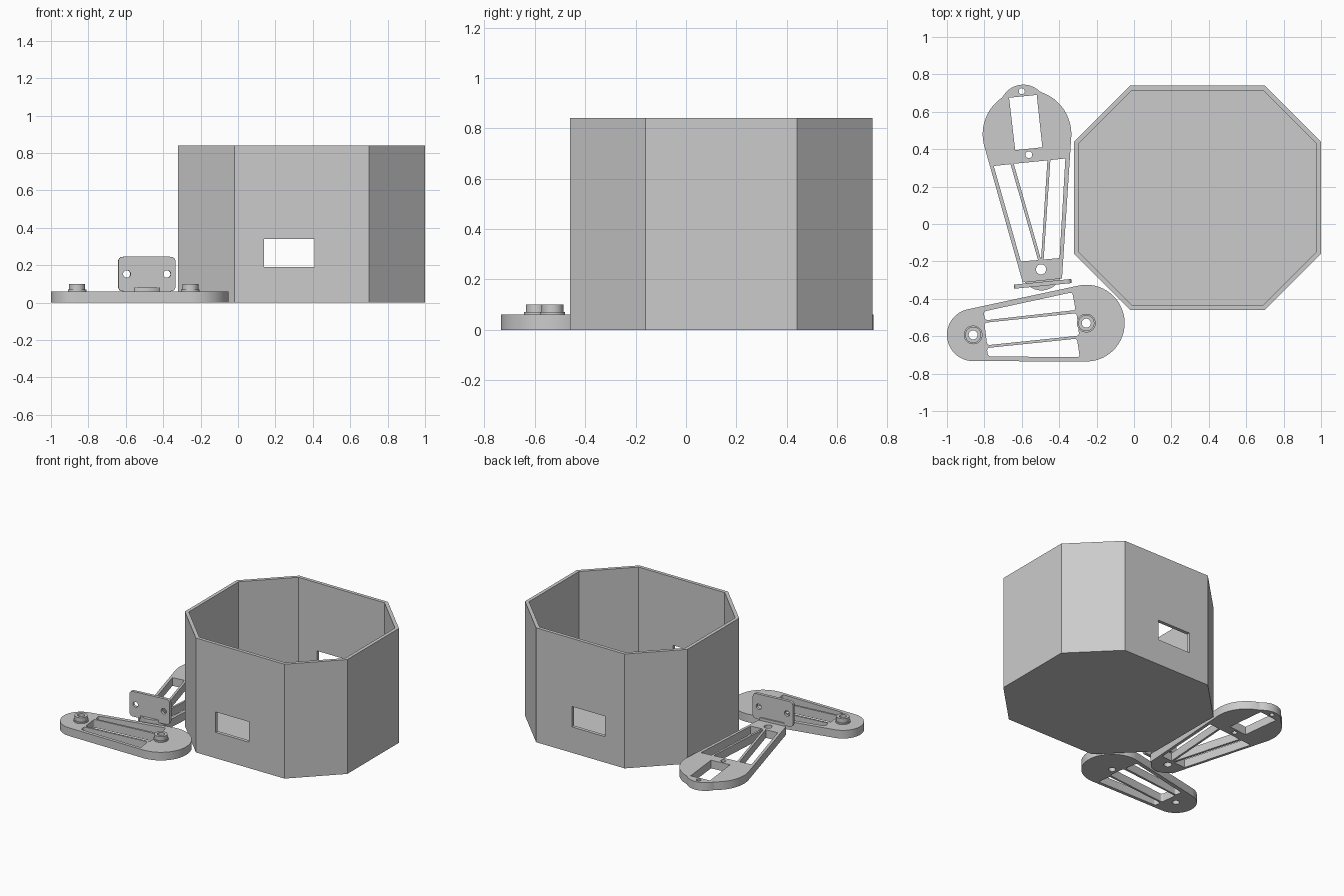
import bpy, bmesh, math
from mathutils import Vector
from mathutils.geometry import convex_hull_2d

if "Cube" in bpy.data.objects:
    bpy.data.objects.remove(bpy.data.objects["Cube"])

grey = bpy.data.materials.new("light grey plastic")
grey.diffuse_color = (0.6, 0.6, 0.6, 1)
grey.use_nodes = True
grey.node_tree.nodes["Principled BSDF"].inputs["Base Color"].default_value = grey.diffuse_color


def arc(cx, cy, r, a0=0, a1=360, n=48):
    """Points on an arc; a full circle leaves out the repeated end point."""
    m = n if a1 - a0 == 360 else n - 1
    angles = [math.radians(a0 + (a1 - a0) * i / m) for i in range(n)]
    return [(cx + r * math.cos(a), cy + r * math.sin(a)) for a in angles]


def rounded(corners, r, n=6):
    """Polygon with each corner softened by a small curve."""
    out = []
    for i, c in enumerate(corners):
        c = Vector(c)
        p, q = Vector(corners[i - 1]), Vector(corners[(i + 1) % len(corners)])
        a, b = c + (p - c).normalized() * r, c + (q - c).normalized() * r
        for k in range(n + 1):
            t = k / n
            out.append(tuple(a * (1 - t) ** 2 + c * 2 * t * (1 - t) + b * t * t))
    return out


def slab(name, loops, z0, z1, loc=None, rot=(0, 0, 0)):
    """Extrude an outline, with any inner loops left as holes."""
    cu = bpy.data.curves.new(name, 'CURVE')
    cu.dimensions, cu.fill_mode = '2D', 'BOTH'
    cu.extrude = (z1 - z0) / 2
    for pts in loops:
        s = cu.splines.new('POLY')
        s.points.add(len(pts) - 1)
        for p, (x, y) in zip(s.points, pts):
            p.co = (x, y, 0, 1)
        s.use_cyclic_u = True
    ob = bpy.data.objects.new(name, cu)
    bpy.context.collection.objects.link(ob)
    ob.location = loc or (0, 0, (z0 + z1) / 2)
    ob.rotation_euler = rot
    bpy.ops.object.select_all(action='DESELECT')
    ob.select_set(True)
    bpy.context.view_layer.objects.active = ob
    bpy.ops.object.convert(target='MESH')
    ob = bpy.context.object
    bm = bmesh.new()
    bm.from_mesh(ob.data)
    bmesh.ops.remove_doubles(bm, verts=bm.verts, dist=1e-5)
    bmesh.ops.recalc_face_normals(bm, faces=bm.faces)
    bm.to_mesh(ob.data)
    bm.free()
    ob.data.materials.clear()
    ob.data.materials.append(grey)
    bpy.ops.object.shade_smooth_by_angle(angle=math.radians(30))
    return ob


# Eight-sided tub: one closed bmesh with outer shell, rim, inner walls and floor
def octagon(d):
    hx, hy, c = 0.66 - d, 0.60 - d, 0.30 - d * (2 - math.sqrt(2))
    q = [(hx, hy - c), (hx - c, hy)]
    half = q + [(-x, y) for x, y in reversed(q)]
    return [(0.34 + x, 0.14 + y) for x, y in half + [(-x, -y) for x, y in half]]


bm = bmesh.new()
rings = [[bm.verts.new((x, y, z)) for x, y in octagon(d)]
         for d, z in [(0, 0), (0, 0.84), (0.025, 0.84), (0.025, 0.03)]]
for a, b in zip(rings, rings[1:]):
    for i in range(8):
        j = (i + 1) % 8
        bm.faces.new((a[i], a[j], b[j], b[i]))
bm.faces.new(rings[0])
bm.faces.new(rings[3])
bmesh.ops.recalc_face_normals(bm, faces=bm.faces)
mesh = bpy.data.meshes.new("octagonal_tub")
bm.to_mesh(mesh)
bm.free()
mesh.materials.append(grey)
tub = bpy.data.objects.new("octagonal_tub", mesh)
bpy.context.collection.objects.link(tub)

# Windows through the front and back walls
bpy.ops.mesh.primitive_cube_add(size=1, location=(0.275, 0.14, 0.265))
cutter = bpy.context.object
cutter.name = "window_cutter"
cutter.scale = (0.27, 1.6, 0.15)
cutter.data.materials.append(grey)
mod = tub.modifiers.new("windows", 'BOOLEAN')
mod.operation, mod.solver, mod.object = 'DIFFERENCE', 'EXACT', cutter
bpy.context.view_layer.objects.active = tub
bpy.ops.object.modifier_apply(modifier=mod.name)
bpy.data.objects.remove(cutter)

# Short link: hull of two discs with three slots and two bored bosses
pivots = [(-0.86, -0.593), (-0.255, -0.53)]
pts = arc(*pivots[0], 0.14, n=72) + arc(*pivots[1], 0.205, n=96)
hull = [pts[i] for i in convex_hull_2d([Vector(p) for p in pts])]
slots = [
    [(-0.805, -0.468), (-0.33, -0.365), (-0.312, -0.46), (-0.795, -0.515)],
    [(-0.80, -0.528), (-0.307, -0.477), (-0.293, -0.597), (-0.785, -0.648)],
    [(-0.787, -0.663), (-0.305, -0.613), (-0.29, -0.712), (-0.78, -0.708)],
]
bores = [arc(x, y, 0.024, n=32) for x, y in pivots]
slab("link_plate", [hull] + [rounded(s, 0.016) for s in slots] + bores, 0, 0.06)
for i, (x, y) in enumerate(pivots):
    bore = bores[i]
    slab(f"link_boss_foot_{i}", [arc(x, y, 0.05), bore], 0.06, 0.07)
    slab(f"link_boss_{i}", [arc(x, y, 0.043), bore], 0.07, 0.10)


# Long arm: wide round head with a small lobe, tapering to a narrow end
def head_point(deg):
    c, lobe = Vector((-0.572, 0.48)), Vector((-0.592, 0.62))
    d = Vector((math.cos(math.radians(deg)), math.sin(math.radians(deg))))
    m = lobe - c
    h = m.dot(d)
    disc = h * h - m.length_squared + 0.125 ** 2
    r = max(0.237, h + math.sqrt(disc) if disc > 0 else 0)
    return tuple(c + d * r)


outline = [head_point(a) for a in range(-4, 197, 2)]
outline += [(-0.595, -0.312), (-0.385, -0.29)]
openings = [
    [(-0.668, 0.675), (-0.52, 0.69), (-0.49, 0.41), (-0.635, 0.395)],
    [(-0.75, 0.31), (-0.66, 0.32), (-0.513, -0.193), (-0.605, -0.20)],
    [(-0.643, 0.322), (-0.463, 0.34), (-0.497, -0.19)],
    [(-0.447, 0.342), (-0.367, 0.35), (-0.398, -0.182), (-0.483, -0.19)],
]
holes = [arc(-0.60, 0.71, 0.016, n=24), arc(-0.562, 0.37, 0.018, n=24),
         arc(-0.497, -0.243, 0.027, n=32)]
slab("arm_plate", [outline] + openings + holes, 0, 0.06)

# Rounded nose of the arm, running under and in front of the bracket
slab("arm_nose", [arc(-0.495, -0.245, 0.11, 216, 336, 32)], 0, 0.08)

# Upright bracket with two screw holes
w, h = 0.154, 0.0925
plate = rounded([(-w, -h), (w, -h), (w, h), (-w, h)], 0.03)
slab("arm_bracket", [plate, arc(-0.108, 0, 0.02, n=24), arc(0.108, 0, 0.02, n=24)],
     0, 0.022, (-0.488, -0.32, 0.1525), (math.pi / 2, 0, 0.098))
